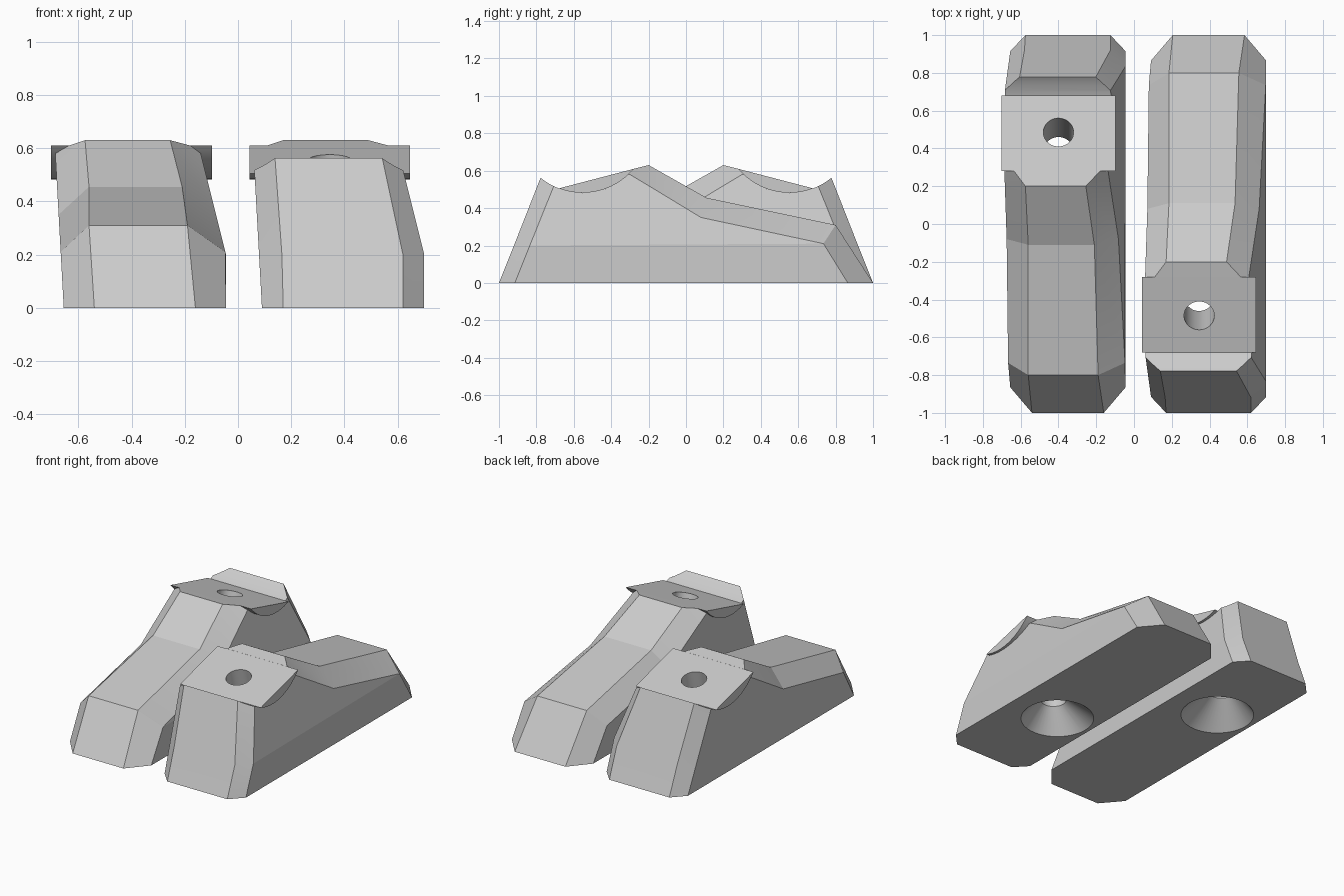
import bpy, bmesh, math

cube = bpy.data.objects.get("Cube")
if cube:
    bpy.data.objects.remove(cube, do_unlink=True)

grey = bpy.data.materials.new("plain grey")
grey.use_nodes = True
grey.diffuse_color = (0.6, 0.6, 0.6, 1)
grey.node_tree.nodes["Principled BSDF"].inputs["Base Color"].default_value = (0.6, 0.6, 0.6, 1)

# Stations along the block: top y, z, left x, right x, then bevel edge y, z
STATIONS = [
    (-1.00, 0.00, 0.17, 0.62, -0.915, 0.00),
    (-0.92, 0.20, 0.165, 0.62, -0.835, 0.20),
    (-0.755, 0.62, 0.135, 0.53, -0.69, 0.56),
    (-0.28, 0.61, 0.11, 0.565, -0.30, 0.58),
    (-0.20, 0.63, 0.17, 0.49, -0.20, 0.52),
    (0.11, 0.455, 0.185, 0.535, 0.08, 0.35),
    (0.80, 0.31, 0.185, 0.555, 0.735, 0.21),
    (1.00, 0.00, 0.205, 0.585, 0.865, 0.00),
]
GROOVE_Y, GROOVE_Z, GROOVE_R = -0.553, 0.838, 0.356


def make_object(name, points, faces, dx, sy):
    """Mesh object from points, shifted in x and optionally flipped in y."""
    bm = bmesh.new()
    verts = [bm.verts.new((x + dx, y * sy, z)) for x, y, z in points]
    for f in faces:
        bm.faces.new([verts[i] for i in f])
    bmesh.ops.recalc_face_normals(bm, faces=bm.faces)
    mesh = bpy.data.meshes.new(name)
    bm.to_mesh(mesh)
    bm.free()
    mesh.materials.append(grey)
    ob = bpy.data.objects.new(name, mesh)
    bpy.context.collection.objects.link(ob)
    return ob


def loft(name, rings, dx, sy):
    """Closed solid through rings of equal length, capped at both ends."""
    n = len(rings[0])
    faces = [list(range(n)), [(len(rings) - 1) * n + i for i in range(n)]]
    for r in range(len(rings) - 1):
        for i in range(n):
            j = (i + 1) % n
            faces.append([r * n + i, r * n + j, (r + 1) * n + j, (r + 1) * n + i])
    return make_object(name, [p for ring in rings for p in ring], faces, dx, sy)


def block(name, dx, sy):
    points, faces = [], []
    for y, z, xl, xr, cy, cz in STATIONS:
        left = 0.09 - 0.055 * cz
        right = 0.70 - 0.25 * max(0, cz - 0.2)
        points += [(left, cy, cz), (xl, y, z), (xr, y, z), (right, cy, cz)]
    last = len(STATIONS) - 1
    for s in range(last):
        for i in range(3):
            a = s * 4 + i
            faces.append([a, a + 1, a + 5, a + 4])
    for side in (0, 3):
        rim = [s * 4 + side for s in range(last + 1)]
        faces += [[rim[0], rim[1], rim[-2], rim[-1]], rim[1:-1]]
    faces.append([0, 1, 2, 3] + [last * 4 + i for i in (3, 2, 1, 0)])
    return make_object(name, points, faces, dx, sy)


def arc(x, start, end, count):
    steps = [start + (end - start) * i / count for i in range(count + 1)]
    return [(x, GROOVE_Y + GROOVE_R * math.cos(a), GROOVE_Z + GROOVE_R * math.sin(a))
            for a in steps]


def drill(dx, sy):
    """Slanted hole with a wide countersink at the bottom."""
    rings = []
    for z, r in ((0.9, 0.08), (0.15, 0.08), (-0.05, 0.28)):
        y = -0.485 + 0.258 * (0.555 - z)
        rings.append([(0.345 + r * math.cos(i * math.tau / 48),
                       y + r * math.sin(i * math.tau / 48), z) for i in range(48)])
    return loft("drill_cutter", rings, dx, sy)


def cut(ob, cutter):
    cutter.hide_render = True
    mod = ob.modifiers.new("cut", 'BOOLEAN')
    mod.operation = 'DIFFERENCE'
    mod.solver = 'EXACT'
    mod.object = cutter
    select(ob)
    bpy.ops.object.modifier_apply(modifier=mod.name)


def select(ob):
    bpy.ops.object.select_all(action='DESELECT')
    ob.select_set(True)
    bpy.context.view_layer.objects.active = ob


for label, dx, sy in (("left", 0, 1), ("right", -0.745, -1)):
    # Bevelled block with a round groove across its tall end
    body = block(label + "_block", dx, sy)
    groove = loft("groove_cutter", [arc(x, 0, math.tau * 71 / 72, 71) for x in (-0.2, 1.0)], dx, sy)
    # Overhanging saddle plate: flat top, round underside
    a0 = math.atan2(0.505 - GROOVE_Z, -0.68 - GROOVE_Y)
    a1 = math.atan2(0.61 - GROOVE_Z, -0.28 - GROOVE_Y)
    plate = loft(label + "_saddle_plate", [arc(x, a0, a1, 20) for x in (0.043, 0.647)], dx, sy)
    hole = drill(dx, sy)
    cut(body, groove)
    for ob in (body, plate):
        cut(ob, hole)
        select(ob)
        bpy.ops.object.shade_smooth_by_angle(angle=math.radians(12))
    for helper in (groove, hole):
        bpy.data.objects.remove(helper, do_unlink=True)
